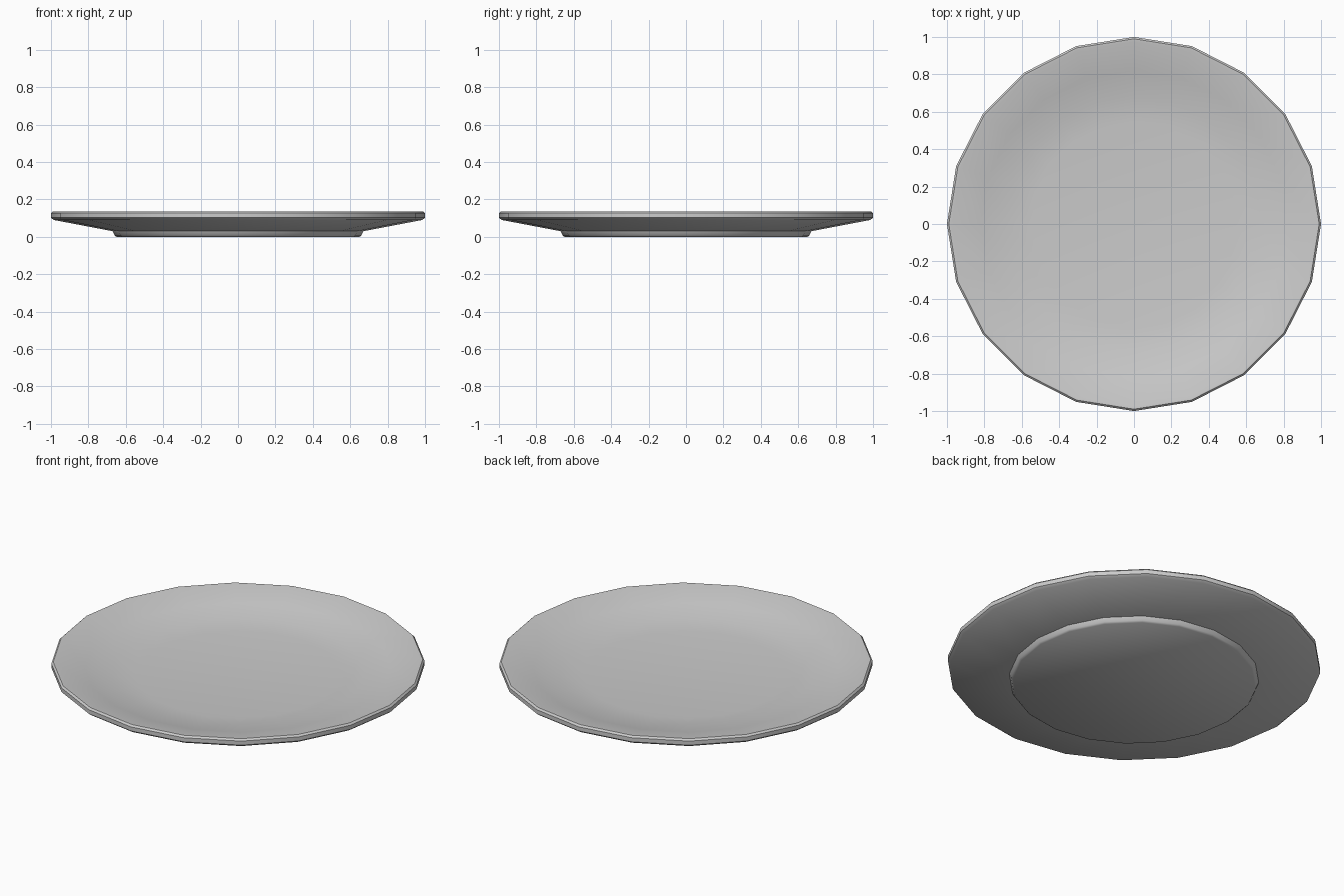
import bpy
import math

SIDES = 20

# Remove the default cube only
cube = bpy.data.objects.get("Cube")
if cube:
    bpy.data.objects.remove(cube, do_unlink=True)

# Glaze colour
glaze = bpy.data.materials.new("grey_glaze")
glaze.use_nodes = True
colour = (0.6, 0.6, 0.6, 1)
glaze.diffuse_color = colour
glaze.node_tree.nodes["Principled BSDF"].inputs["Base Color"].default_value = colour


def lathe(name, profile):
    """Spin (radius, height) points round z, capping both ends."""
    verts, faces = [], []
    for r, z in profile:
        for i in range(SIDES):
            a = math.tau * i / SIDES
            verts.append((r * math.cos(a), r * math.sin(a), z))
    for k in range(len(profile) - 1):
        for i in range(SIDES):
            j = (i + 1) % SIDES
            low, high = k * SIDES, (k + 1) * SIDES
            faces.append((low + i, low + j, high + j, high + i))
    faces.append(tuple(reversed(range(SIDES))))
    faces.append(tuple(range(len(verts) - SIDES, len(verts))))
    mesh = bpy.data.meshes.new(name)
    mesh.from_pydata(verts, [], faces)
    mesh.materials.append(glaze)
    obj = bpy.data.objects.new(name, mesh)
    bpy.context.collection.objects.link(obj)
    return obj


# Plate: foot, sloping underside, rounded rim, dished top
plate = lathe("plate", [
    (0.65, 0.0), (0.66, 0.008), (0.67, 0.03),
    (0.985, 0.09), (1.0, 0.102), (1.0, 0.126), (0.99, 0.136), (0.975, 0.135),
    (0.82, 0.095), (0.68, 0.066), (0.55, 0.053),
])
bpy.context.view_layer.objects.active = plate
plate.select_set(True)
bpy.ops.object.shade_smooth_by_angle(angle=math.radians(40))
